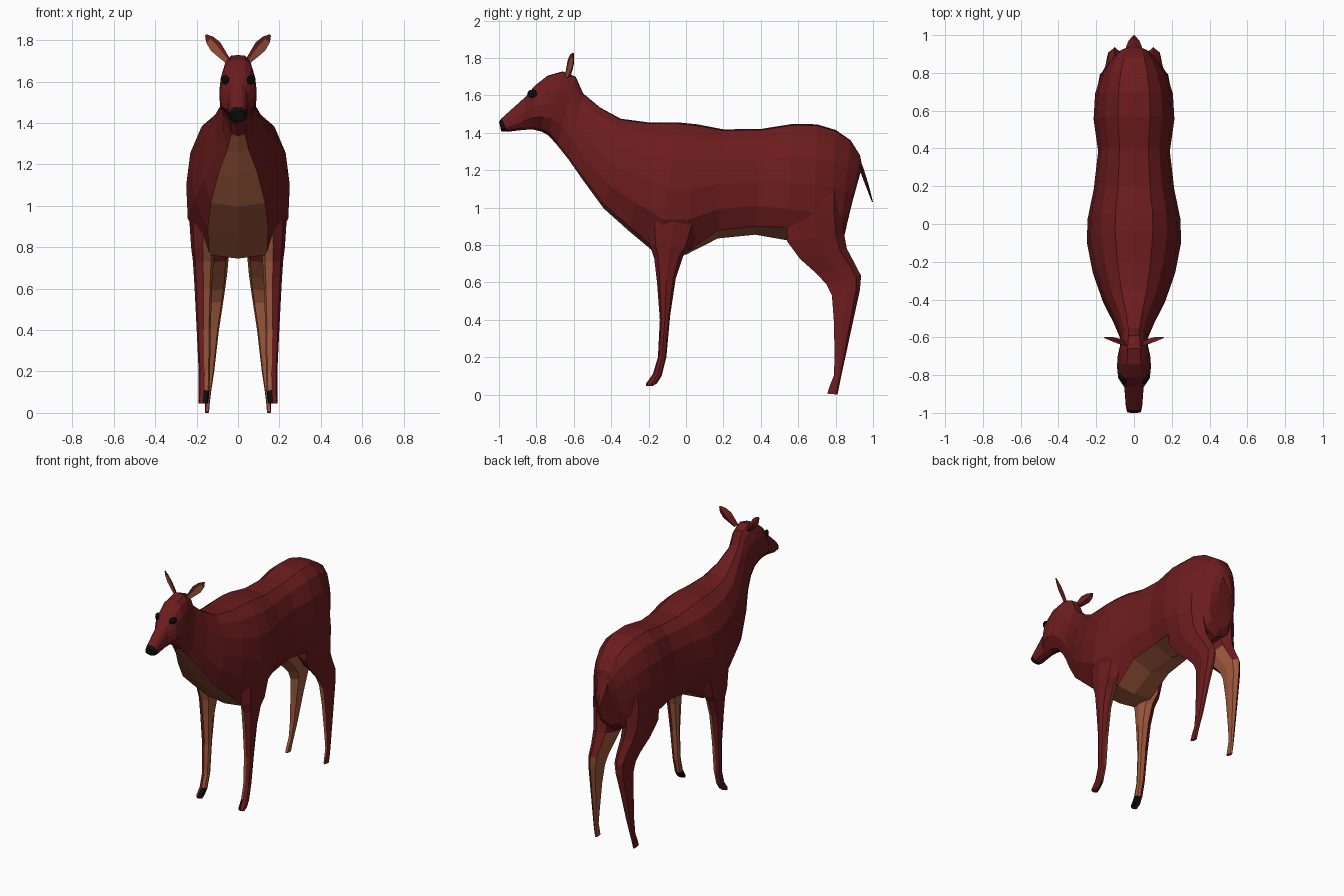
import bpy, bmesh, math
from mathutils import Vector


def material(name, rgb):
    m = bpy.data.materials.new(name)
    m.diffuse_color = (*rgb, 1)
    return m


RED = material("red_brown_coat", (0.15, 0.0115, 0.013))
TAN = material("tan_underside", (0.34, 0.098, 0.045))
BLACK = material("black", (0.004, 0.004, 0.004))


def loft(name, rings, rule=lambda i, j: 0):
    """Skin closed rings; rule(ring, side) gives the material index."""
    bm = bmesh.new()
    vs = [[bm.verts.new(p) for p in r] for r in rings]
    n = len(rings[0])
    for i in range(len(rings) - 1):
        for j in range(n):
            k = (j + 1) % n
            f = bm.faces.new((vs[i][j], vs[i][k], vs[i + 1][k], vs[i + 1][j]))
            f.material_index = rule(i, j)
    bm.faces.new(vs[0]).material_index = rule(0, 0)
    bm.faces.new(vs[-1]).material_index = rule(len(rings) - 2, 0)
    bmesh.ops.recalc_face_normals(bm, faces=bm.faces)
    me = bpy.data.meshes.new(name)
    bm.to_mesh(me)
    bm.free()
    for m in (RED, TAN, BLACK):
        me.materials.append(m)
    ob = bpy.data.objects.new(name, me)
    bpy.context.collection.objects.link(ob)
    return ob


# Body, neck and head: top y,z / bottom y,z / half width / underside width / underside rise
SECTIONS = [
    (-1.00, 1.458, -0.988, 1.408, 0.037, 0.7, 0.9),
    (-0.985, 1.478, -0.955, 1.405, 0.043, 0.7, 0.9),
    (-0.86, 1.590, -0.87, 1.415, 0.051, 0.6, 0.93),
    (-0.81, 1.650, -0.82, 1.418, 0.084, 0.4, 0.95),
    (-0.74, 1.705, -0.77, 1.405, 0.090, 0.4, 0.95),
    (-0.66, 1.728, -0.735, 1.385, 0.086, 0.4, 0.95),
    (-0.59, 1.700, -0.69, 1.335, 0.073, 0.45, 0.97),
    (-0.55, 1.610, -0.63, 1.260, 0.074, 0.7, 0.97),
    (-0.46, 1.535, -0.55, 1.145, 0.110, 0.85, 0.96),
    (-0.35, 1.475, -0.44, 0.995, 0.168, 0.78, 0.96),
    (-0.20, 1.455, -0.30, 0.870, 0.220, 0.66, 0.96),
    (-0.04, 1.455, -0.15, 0.745, 0.250, 0.56, 0.975),
    (0.06, 1.445, 0.00, 0.748, 0.245, 0.56, 0.98),
    (0.20, 1.418, 0.17, 0.835, 0.213, 0.70, 0.925),
    (0.40, 1.420, 0.37, 0.855, 0.190, 0.74, 0.92),
    (0.57, 1.447, 0.54, 0.825, 0.214, 0.78, 0.89),
    (0.70, 1.445, 0.68, 0.800, 0.206, 0.76, 0.92),
    (0.80, 1.415, 0.77, 0.800, 0.176, 0.74, 0.92),
    (0.88, 1.360, 0.82, 0.810, 0.136, 0.72, 0.92),
    (0.93, 1.280, 0.85, 0.860, 0.095, 0.70, 0.92),
    (0.942, 1.220, 0.87, 0.960, 0.050, 0.70, 0.92),
]


def body_ring(ty, tz, by, bz, hw, bw, bt):
    half = [(0.40, 0.01), (0.70, 0.10), (0.92, 0.28), (1.0, 0.50), (0.97, 0.73), (bw, bt)]
    prof = [(0, 0)] + half + [(0, 1)] + [(-w, t) for w, t in reversed(half)]
    return [Vector((w * hw, ty + (by - ty) * t, tz + (bz - tz) * t)) for w, t in prof]


def body_rule(i, j):
    if i == 0:
        return 2                                   # nose
    return 1 if j in (6, 7) and 6 <= i <= 14 else 0  # chest and belly


body = loft("body", [body_ring(*s) for s in SECTIONS], body_rule)

# Legs: front y,z / back y,z / inner x / outer x
FRONT_LEG = [
    (-0.13, 1.10, 0.04, 1.10, 0.09, 0.236), (-0.21, 0.93, 0.07, 0.90, 0.10, 0.234),
    (-0.195, 0.80, 0.03, 0.79, 0.115, 0.226),
    (-0.17, 0.73, -0.015, 0.74, 0.118, 0.218), (-0.155, 0.60, -0.055, 0.62, 0.125, 0.210),
    (-0.14, 0.40, -0.085, 0.42, 0.132, 0.200), (-0.15, 0.20, -0.105, 0.20, 0.135, 0.190),
    (-0.177, 0.11, -0.13, 0.10, 0.138, 0.190), (-0.213, 0.06, -0.155, 0.06, 0.142, 0.192),
    (-0.213, 0.045, -0.18, 0.045, 0.145, 0.190),
]
REAR_LEG = [
    (0.62, 1.16, 0.82, 1.16, 0.04, 0.185),
    (0.54, 0.97, 0.835, 0.98, 0.04, 0.200), (0.54, 0.82, 0.845, 0.86, 0.04, 0.190),
    (0.61, 0.725, 0.86, 0.78, 0.045, 0.172), (0.70, 0.645, 0.90, 0.705, 0.052, 0.152),
    (0.75, 0.59, 0.936, 0.635, 0.060, 0.144), (0.78, 0.53, 0.93, 0.56, 0.070, 0.146),
    (0.79, 0.40, 0.895, 0.40, 0.092, 0.150), (0.795, 0.20, 0.852, 0.20, 0.115, 0.155),
    (0.79, 0.10, 0.83, 0.10, 0.130, 0.158), (0.77, 0.05, 0.82, 0.05, 0.136, 0.160),
    (0.755, 0.005, 0.81, 0.0, 0.140, 0.160),
]


def leg_ring(fy, fz, by, bz, xi, xo, s, skew):
    """Eight-sided ring; skew moves the front ridge outward."""
    pts = []
    for k in range(8):                             # k 0..4 outer half, 4..8 inner half
        a = k * math.pi / 4
        t = (1 - math.cos(a)) / 2
        w = math.copysign(abs(math.sin(a)) ** 0.8, math.sin(a)) + (skew if k == 0 else 0)
        x = (xi + xo) / 2 + w * (xo - xi) / 2
        pts.append(Vector((s * x, fy + (by - fy) * t, fz + (bz - fz) * t)))
    return pts


def front_rule(i, j):
    return 0 if j < 4 else (2 if i >= 7 else 1)


def rear_rule(i, j):
    return 1 if j >= 4 and i >= (5 if j == 4 else 3) else 0


legs = []
for side, s in (("right", 1), ("left", -1)):
    legs.append(loft("front_leg_" + side, [leg_ring(*r, s, 0) for r in FRONT_LEG], front_rule))
    legs.append(loft("rear_leg_" + side, [leg_ring(*r, s, 0.6) for r in REAR_LEG], rear_rule))

    # Ear: flattened leaf turned outward, with a tan hollow along its outer half
    base, tip = Vector((0.05, -0.640, 1.70)), Vector((0.156, -0.604, 1.825))
    across = Vector((0.70, 0.38, -0.60))
    rings = []
    for t, w, d in ((0, 0.016, 0.016), (0.25, 0.024, 0.018), (0.55, 0.033, 0.016),
                    (0.82, 0.024, 0.010), (1, 0.005, 0.004)):
        c = base.lerp(tip, t)
        ring = [c - across * w, c - across * 0.3 * w + Vector((0, -0.1 * d, 0)),
                c + across * w, c + Vector((0, 1.3 * d, 0))]
        rings.append([Vector((s * p.x, p.y, p.z)) for p in ring])
    loft("ear_" + side, rings, lambda i, j: 1 if j == 1 and i <= 2 else 0)

    # Eye: shallow black dome set into the side of the head
    bpy.ops.mesh.primitive_uv_sphere_add(segments=10, ring_count=6, radius=1,
                                         location=(s * 0.062, -0.822, 1.608))
    eye = bpy.context.object
    eye.name = "eye_" + side
    eye.scale = (0.014, 0.030, 0.023)
    eye.rotation_euler = (0, 0, -s * 0.5)
    eye.data.materials.append(BLACK)

# Merge the legs into the body as one skin
for leg in legs:
    mod = body.modifiers.new("join_" + leg.name, 'BOOLEAN')
    mod.operation = 'UNION'
    mod.solver = 'EXACT'
    mod.object = leg
bpy.context.view_layer.update()
skin = bpy.data.meshes.new_from_object(body.evaluated_get(bpy.context.evaluated_depsgraph_get()))
body.modifiers.clear()
body.data = skin
body.name = "body_and_legs"
for leg in legs:
    bpy.data.objects.remove(leg)

# Tail: thin tapering blade hanging off the rump
TAIL = [(0.905, 1.29, 0.045, 0.012), (0.937, 1.21, 0.042, 0.012),
        (0.968, 1.12, 0.030, 0.009), (0.997, 1.03, 0.006, 0.003)]
loft("tail", [[Vector((-w, y, z)), Vector((0, y + d, z)), Vector((w, y, z)), Vector((0, y - d, z))]
              for y, z, w, d in TAIL])
